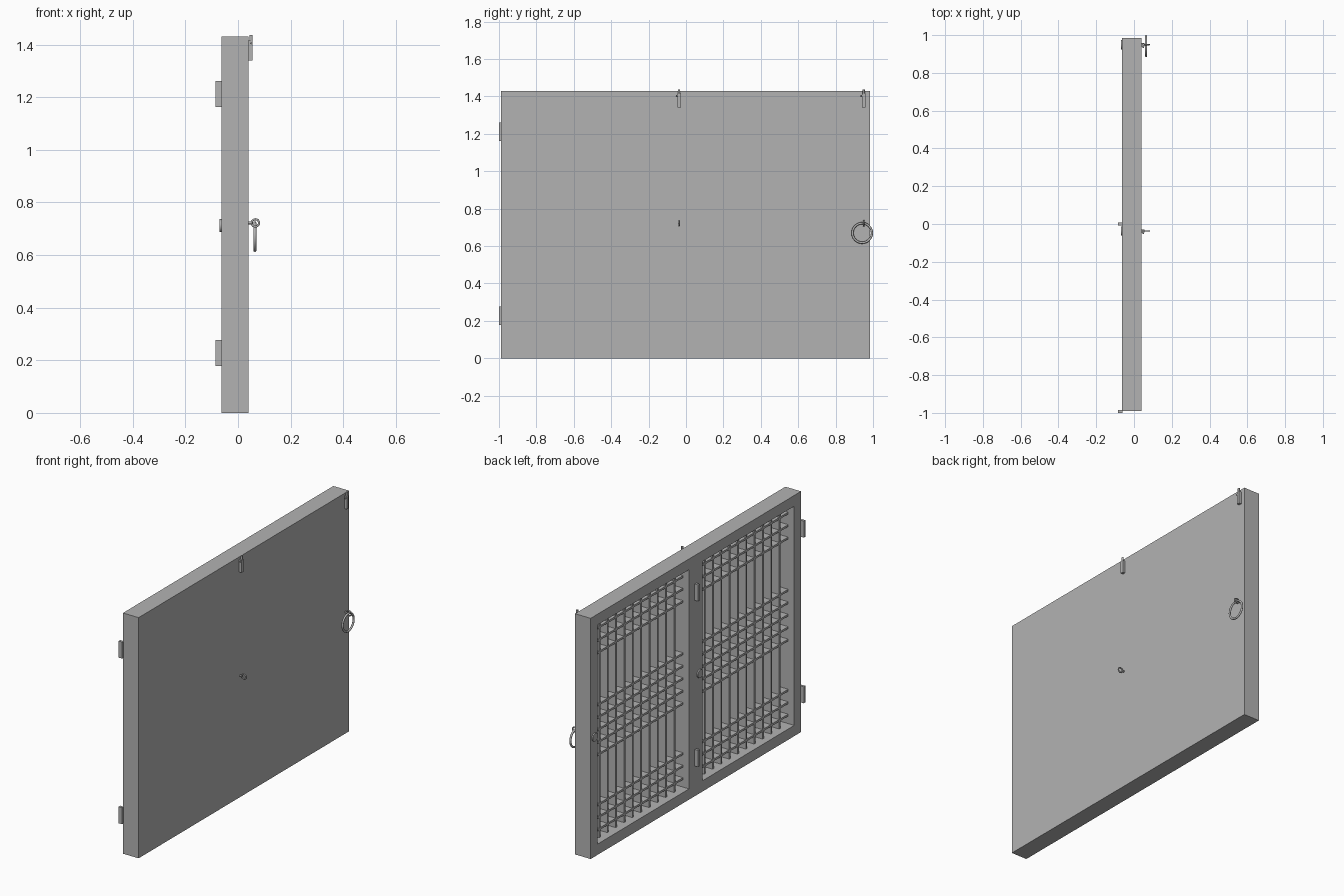
import bpy, bmesh, math
from mathutils import Vector

cube = bpy.data.objects.get("Cube")
if cube:
    bpy.data.objects.remove(cube)

GREY = (0.45, 0.45, 0.45, 1)
grey = bpy.data.materials.new("plain_grey")
grey.use_nodes = True
grey.diffuse_color = GREY
grey.node_tree.nodes["Principled BSDF"].inputs["Base Color"].default_value = GREY

BACK, FACE = -0.063, 0.04          # x of the lattice side and the flat side
SOUTH, NORTH, TOP = -0.99, 0.985, 1.43
BORDER = 0.064
BAR_FRONT, BOARD = -0.023, 0.03    # lattice front and inner face of the board


def add_box(bm, lo, hi):
    lo, hi = Vector(lo), Vector(hi)
    verts = bmesh.ops.create_cube(bm, size=1)["verts"]
    for v in verts:
        v.co = (lo + hi) / 2 + v.co * (hi - lo)


def finish(name, bm):
    mesh = bpy.data.meshes.new(name)
    bm.to_mesh(mesh)
    bm.free()
    mesh.materials.append(grey)
    obj = bpy.data.objects.new(name, mesh)
    bpy.context.collection.objects.link(obj)
    return obj


def smooth(obj):
    bpy.ops.object.select_all(action="DESELECT")
    obj.select_set(True)
    bpy.context.view_layer.objects.active = obj
    bpy.ops.object.shade_smooth_by_angle(angle=math.radians(40))


def torus(name, centre, rotation, major, minor, segments):
    bpy.ops.mesh.primitive_torus_add(
        location=centre, rotation=rotation, major_radius=major,
        minor_radius=minor, major_segments=segments, minor_segments=10)
    obj = bpy.context.object
    obj.name = name
    obj.data.materials.append(grey)
    smooth(obj)


def rod(name, centre, rotation, radius, depth, sides=16):
    bpy.ops.mesh.primitive_cylinder_add(
        vertices=sides, radius=radius, depth=depth, location=centre, rotation=rotation)
    obj = bpy.context.object
    obj.name = name
    obj.data.materials.append(grey)
    smooth(obj)


# Door slab: two recessed bays inset on the lattice side
bm = bmesh.new()
add_box(bm, (BACK, SOUTH, 0), (FACE, NORTH, TOP))
bmesh.ops.bisect_plane(bm, geom=bm.verts[:] + bm.edges[:] + bm.faces[:],
                       plane_co=(0, (SOUTH + NORTH) / 2, 0), plane_no=(0, 1, 0))
bm.normal_update()
bays = [f for f in bm.faces if f.normal.x < -0.9]
bmesh.ops.inset_individual(bm, faces=bays, thickness=BORDER, use_even_offset=True)
bays = bmesh.ops.extrude_discrete_faces(bm, faces=bays)["faces"]
openings = []
for f in bays:
    ys = [v.co.y for v in f.verts]
    openings.append((min(ys), max(ys)))
    for v in f.verts:
        v.co.x = BOARD
bmesh.ops.remove_doubles(bm, verts=bm.verts[:], dist=0.0001)
finish("door_frame", bm)

# Lattice: evenly spaced uprights and three groups of cross slats
HALF = 0.006
SLATS = [centre + step * 0.074
         for centre, count in ((0.188, 1), (0.708, 2), (1.24, 1))
         for step in range(-count, count + 1)]
for i, (y0, y1) in enumerate(openings):
    bm = bmesh.new()
    for k in range(1, 11):
        y = y0 + (y1 - y0) * k / 11
        add_box(bm, (BAR_FRONT, y - HALF, BORDER), (BOARD, y + HALF, TOP - BORDER))
    finish(f"lattice_uprights_{i + 1}", bm)
    bm = bmesh.new()
    for z in SLATS:
        add_box(bm, (BAR_FRONT, y0, z - HALF), (BOARD, y1, z + HALF))
    finish(f"lattice_slats_{i + 1}", bm)

# Hinges on the outer edge and the middle stile
for y in (SOUTH - 0.002, 0.0):
    for z in (0.228, 1.212):
        bm = bmesh.new()
        add_box(bm, (-0.085, y - 0.008, z - 0.049), (BACK + 0.002, y + 0.008, z + 0.049))
        finish("hinge", bm)

# Fittings repeated on both leaves: bolt, eyelet and its washer
QUARTER = math.pi / 2
for y in (-0.037, 0.95):
    rod("washer", (BACK - 0.003, y, 0.712), (0, QUARTER, 0), 0.025, 0.008, 12)
    rod("eyelet_shank", (0.045, y, 0.722), (0, QUARTER, 0), 0.005, 0.016)
    torus("eyelet", (0.066, y, 0.722), (QUARTER, 0, 0), 0.014, 0.004, 20)
    bm = bmesh.new()
    add_box(bm, (FACE, y - 0.009, 1.34), (0.056, y + 0.009, 1.415))
    finish("bolt_plate", bm)
    rod("bolt_pin", (0.05, y, 1.402), (0, 0, 0), 0.006, 0.07)
    rod("bolt_knob", (0.05, y - 0.008, 1.405), (QUARTER, 0, 0), 0.004, 0.018)

# Pull ring hanging in the outer eyelet
torus("pull_ring", (0.064, 0.942, 0.67), (0, QUARTER, 0), 0.052, 0.006, 40)
